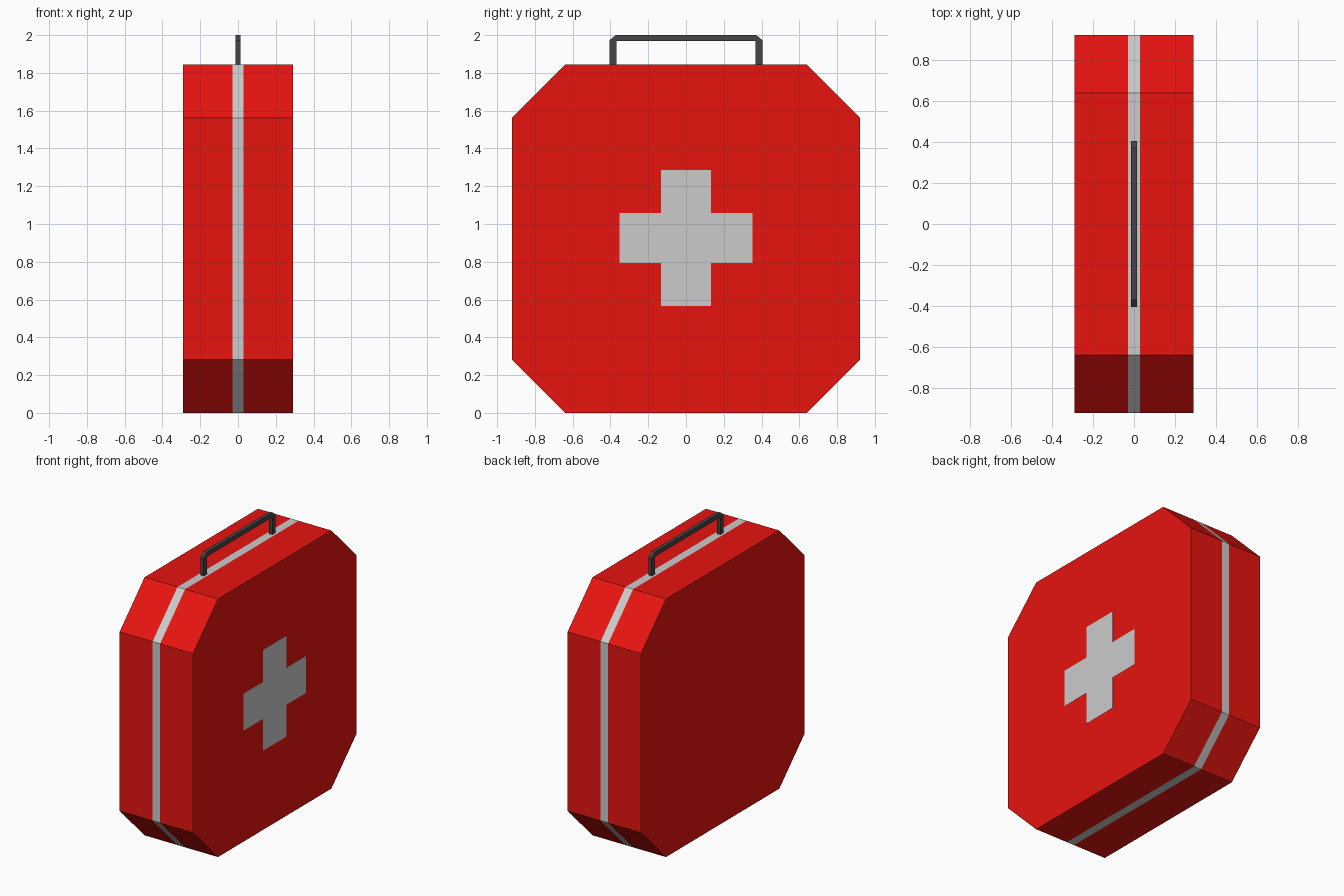
import bpy, bmesh

if "Cube" in bpy.data.objects:
    bpy.data.objects.remove(bpy.data.objects["Cube"])


def material(name, rgb):
    m = bpy.data.materials.new(name)
    m.diffuse_color = (*rgb, 1)
    m.use_nodes = True
    m.node_tree.nodes["Principled BSDF"].inputs["Base Color"].default_value = m.diffuse_color
    return m


red = material("red", (0.8, 0.007, 0.005))
grey = material("light_grey", (0.8, 0.8, 0.8))
dark = material("dark_grey", (0.058, 0.058, 0.06))


def loft(name, rings, mats, band_mats=None):
    """Join matching closed rings of points, capping both ends."""
    bm = bmesh.new()
    vs = [[bm.verts.new(p) for p in ring] for ring in rings]
    n = len(rings[0])
    for k, (a, b) in enumerate(zip(vs, vs[1:])):
        for i in range(n):
            j = (i + 1) % n
            f = bm.faces.new((a[i], a[j], b[j], b[i]))
            f.material_index = band_mats[k] if band_mats else 0
    bm.faces.new(vs[0])
    bm.faces.new(vs[-1])
    bmesh.ops.recalc_face_normals(bm, faces=bm.faces)
    me = bpy.data.meshes.new(name)
    bm.to_mesh(me)
    bm.free()
    for m in mats:
        me.materials.append(m)
    ob = bpy.data.objects.new(name, me)
    bpy.context.collection.objects.link(ob)
    return ob


# Case: chamfered square with a flush grey band round the middle
H, MID, C = 0.922, 0.922, 0.64
octagon = [(-C, -H), (C, -H), (H, -C), (H, C), (C, H), (-C, H), (-H, C), (-H, -C)]
loft("case", [[(x, y, MID + z) for y, z in octagon] for x in (-0.29, -0.03, 0.03, 0.29)],
     [red, grey], [0, 1, 0])

# Cross: thin plate on the right side only
A, W, L = 0.132, 0.352, 0.36
quarter = [(W, -A), (W, A), (A, A), (A, L), (-A, L), (-A, A)]
cross = quarter + [(-y, -z) for y, z in quarter]
loft("cross", [[(x, y, 0.926 + z) for y, z in cross] for x in (0.285, 0.291)], [grey])

# Handle: square bar with bevelled corners, (inner, outer) points along the path
half = [((-0.368, 1.835), (-0.406, 1.835)),
        ((-0.368, 1.968), (-0.406, 1.972)),
        ((-0.367, 1.969), (-0.372, 2.0))]
path = half + [((-i[0], i[1]), (-o[0], o[1])) for i, o in reversed(half)]
T = 0.0135
loft("handle", [[(-T, *i), (T, *i), (T, *o), (-T, *o)] for i, o in path], [dark])
